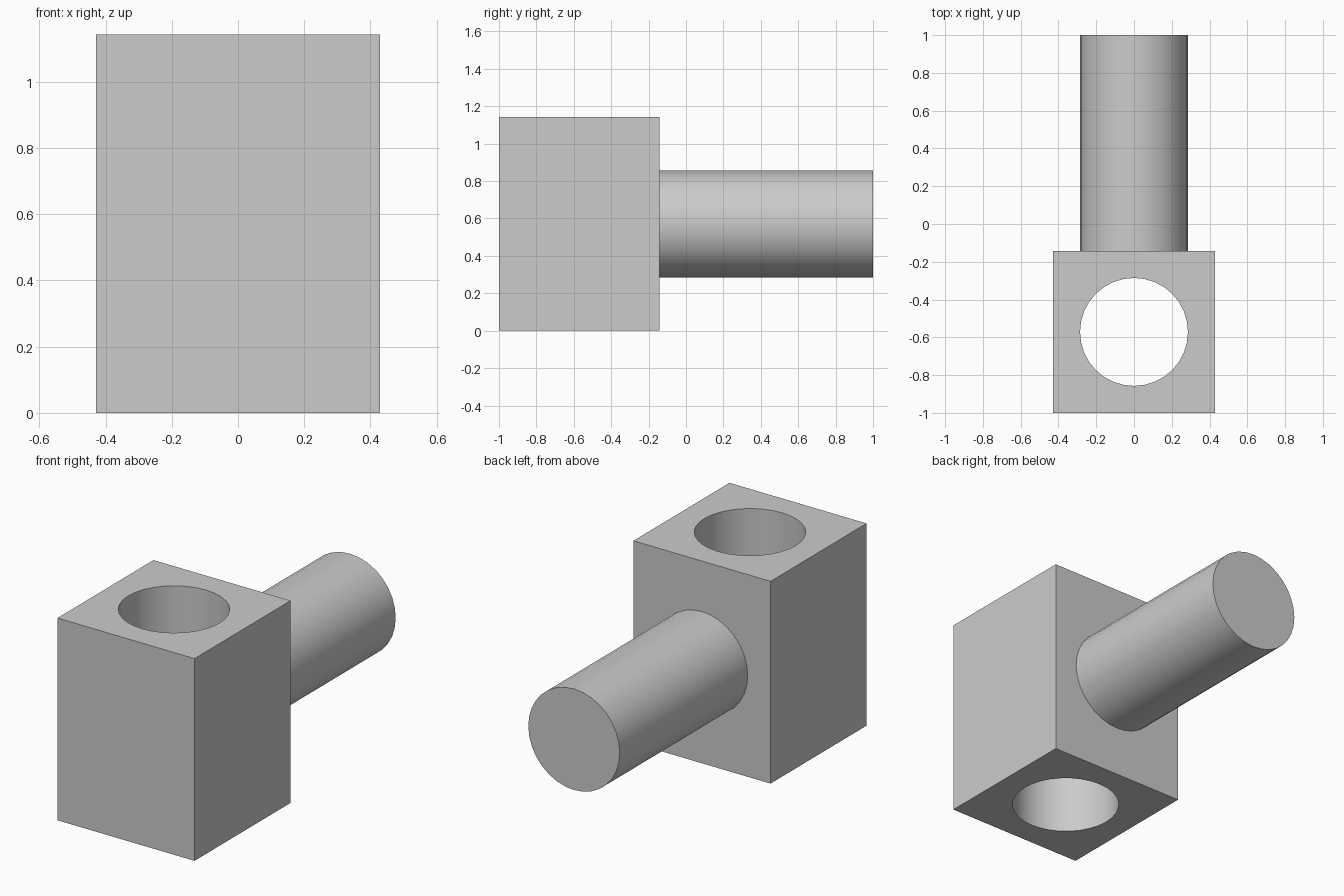
import bpy
import math

UNIT = 1 / 7          # 14 units along the longest side
SIDES = 32
HEIGHT = 8 * UNIT
RADIUS = 2 * UNIT
BLOCK_Y = -1 + 3 * UNIT

if "Cube" in bpy.data.objects:
    bpy.data.objects.remove(bpy.data.objects["Cube"], do_unlink=True)

grey = bpy.data.materials.new("plain grey")
grey.use_nodes = True
colour = (0.6, 0.6, 0.6, 1)
grey.diffuse_color = colour
grey.node_tree.nodes["Principled BSDF"].inputs["Base Color"].default_value = colour


def cylinder(name, length, location, tilt=0):
    bpy.ops.mesh.primitive_cylinder_add(
        vertices=SIDES, radius=RADIUS, depth=length,
        location=location, rotation=(tilt, 0, 0))
    obj = bpy.context.object
    obj.name = name
    obj.data.materials.append(grey)
    return obj


def smooth(obj):
    bpy.ops.object.select_all(action="DESELECT")
    obj.select_set(True)
    bpy.context.view_layer.objects.active = obj
    bpy.ops.object.shade_smooth_by_angle(angle=math.radians(30))


# Upright block
bpy.ops.mesh.primitive_cube_add(size=1, location=(0, BLOCK_Y, HEIGHT / 2))
block = bpy.context.object
block.name = "block"
block.scale = (6 * UNIT, 6 * UNIT, HEIGHT)
bpy.ops.object.transform_apply(location=False, rotation=False, scale=True)
block.data.materials.append(grey)

# Vertical hole right through the block
cutter = cylinder("hole_cutter", HEIGHT * 1.5, (0, BLOCK_Y, HEIGHT / 2))
hole = block.modifiers.new("hole", "BOOLEAN")
hole.operation = "DIFFERENCE"
hole.solver = "EXACT"
hole.object = cutter
bpy.context.view_layer.objects.active = block
bpy.ops.object.modifier_apply(modifier=hole.name)
bpy.data.objects.remove(cutter, do_unlink=True)
smooth(block)

# Round peg out of the back face
peg = cylinder("peg", 8 * UNIT, (0, 1 - 4 * UNIT, HEIGHT / 2), math.pi / 2)
smooth(peg)
